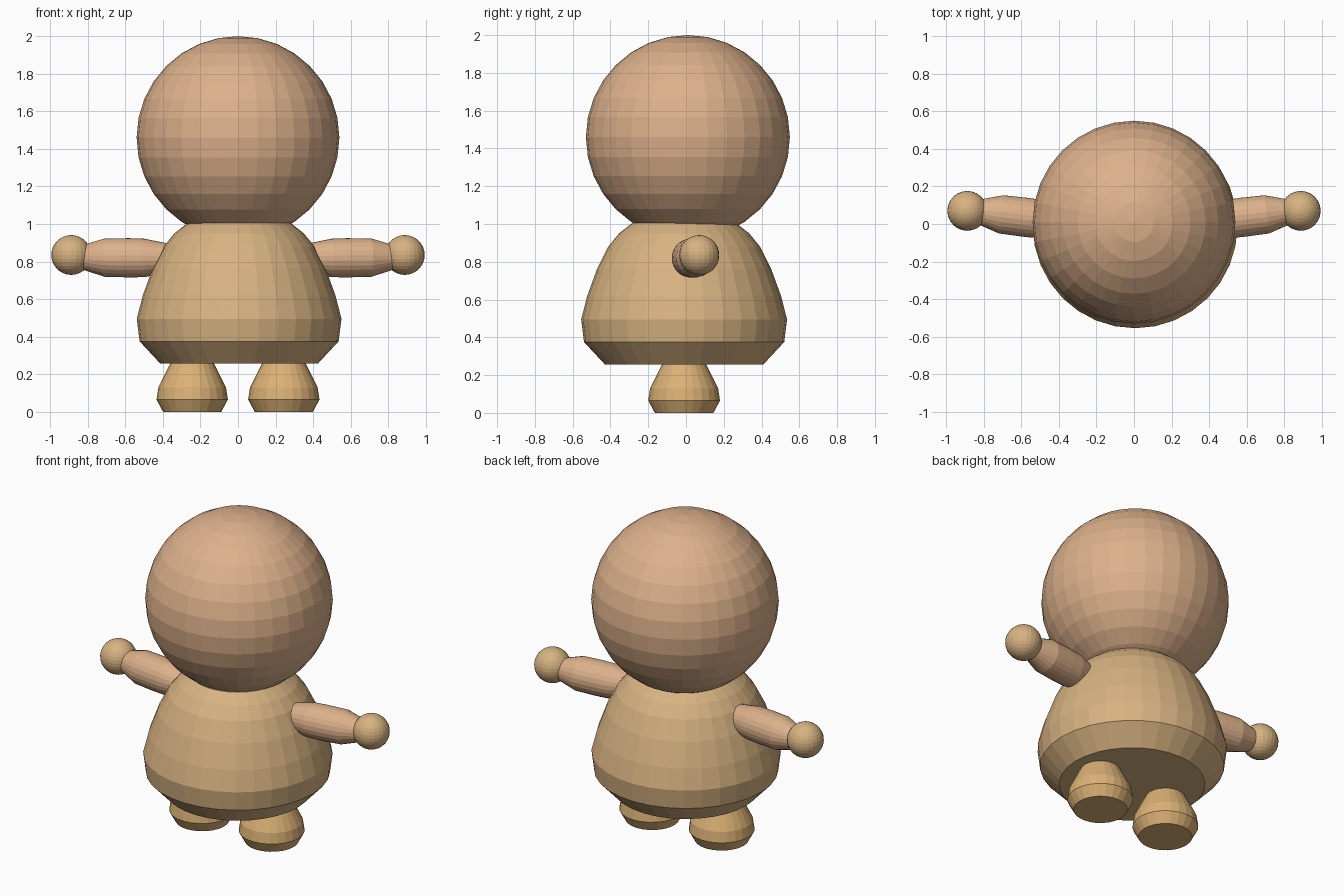
import bpy, bmesh
from math import pi, sin, cos
from mathutils import Vector

if "Cube" in bpy.data.objects:
    bpy.data.objects.remove(bpy.data.objects["Cube"])


def material(name, color):
    m = bpy.data.materials.new(name)
    m.diffuse_color = (*color, 1)
    m.use_nodes = True
    m.node_tree.nodes["Principled BSDF"].inputs["Base Color"].default_value = m.diffuse_color
    return m


PEACH = material("peach", (0.72, 0.44, 0.26))
TAN = material("tan", (0.68, 0.45, 0.22))
GOLD = material("gold", (0.71, 0.44, 0.18))


def finish(bm, name, mat):
    bmesh.ops.recalc_face_normals(bm, faces=bm.faces)
    mesh = bpy.data.meshes.new(name)
    bm.to_mesh(mesh)
    bm.free()
    mesh.materials.append(mat)
    ob = bpy.data.objects.new(name, mesh)
    bpy.context.collection.objects.link(ob)
    return ob


def lathe(name, profile, mat, loc, axis=(0, 0, 1), sides=32):
    """Capped solid of revolution from (radius, height) pairs along an axis."""
    bm = bmesh.new()
    rings = [[bm.verts.new((r * cos(2 * pi * i / sides), r * sin(2 * pi * i / sides), h))
              for i in range(sides)] for r, h in profile]
    for a, b in zip(rings, rings[1:]):
        for i in range(sides):
            j = (i + 1) % sides
            bm.faces.new((a[i], a[j], b[j], b[i]))
    bm.faces.new(rings[0])
    bm.faces.new(rings[-1])
    ob = finish(bm, name, mat)
    ob.location = loc
    ob.rotation_mode = 'QUATERNION'
    ob.rotation_quaternion = Vector((0, 0, 1)).rotation_difference(Vector(axis))
    return ob


def ball(name, radius, mat, loc, segments, rings):
    bm = bmesh.new()
    bmesh.ops.create_uvsphere(bm, u_segments=segments, v_segments=rings, radius=radius)
    ob = finish(bm, name, mat)
    ob.location = loc
    return ob


# Head and pear-shaped body
ball("head", 0.54, PEACH, (0, 0.01, 1.46), 32, 16)
lathe("body", [(0.42, 0.257), (0.53, 0.375), (0.545, 0.495), (0.513, 0.62),
               (0.46, 0.765), (0.402, 0.88), (0.345, 0.95), (0.275, 1.005)],
      TAN, (0.006, -0.01, 0))

# Arms, hands and feet on both sides
for side, s in (("left", -1), ("right", 1)):
    lathe(side + "_arm", [(0.08, 0), (0.103, 0.12), (0.105, 0.2), (0.103, 0.33), (0.06, 0.47)],
          PEACH, (s * 0.38, 0.012, 0.818), (s, 0.12, 0.01), 24)
    ball(side + "_hand", 0.106, TAN, (s * 0.888, 0.07, 0.835), 24, 16)
    lathe(side + "_foot", [(0.155, 0), (0.19, 0.065), (0.18, 0.13), (0.115, 0.26), (0.09, 0.32)],
          GOLD, (s * 0.244, -0.01, 0), sides=24)
